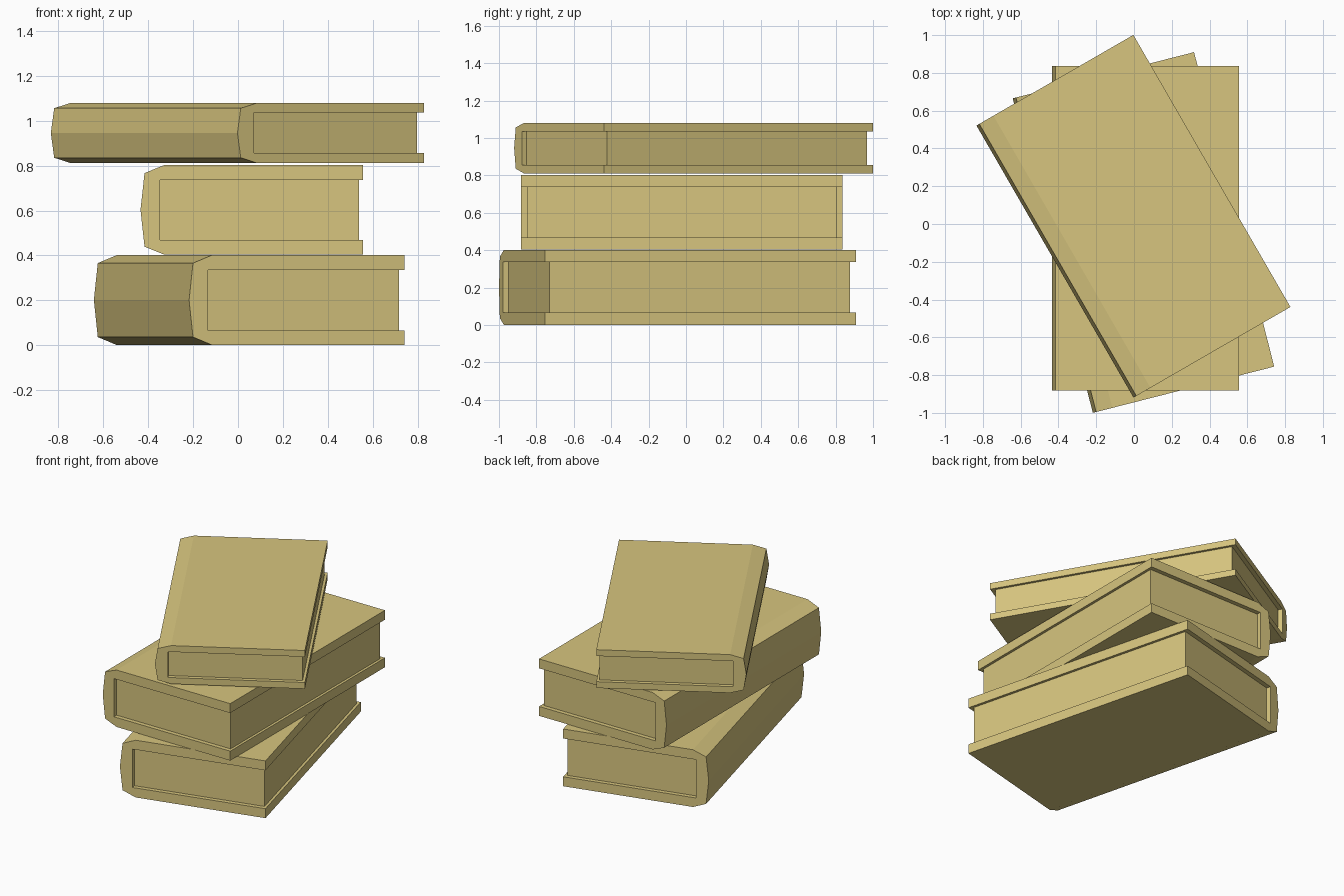
import bpy, bmesh
from math import radians
from mathutils import Matrix, Vector

if "Cube" in bpy.data.objects:
    bpy.data.objects.remove(bpy.data.objects["Cube"])

mat = bpy.data.materials.new("tan_book")
mat.diffuse_color = (0.68, 0.56, 0.21, 1)
mat.use_nodes = True
mat.node_tree.nodes["Principled BSDF"].inputs["Base Color"].default_value = mat.diffuse_color

L, T, C = 1.718, 0.40, 0.066      # book length, thickness, board thickness


def extrude_profile(name, pts, length, place):
    """Extrude an (x, z) profile along y, centred, then place it."""
    bm = bmesh.new()
    face = bm.faces.new([bm.verts.new((x, -length / 2, z)) for x, z in pts])
    ext = bmesh.ops.extrude_face_region(bm, geom=[face])
    moved = [g for g in ext["geom"] if isinstance(g, bmesh.types.BMVert)]
    bmesh.ops.translate(bm, verts=moved, vec=(0, length, 0))
    bmesh.ops.recalc_face_normals(bm, faces=bm.faces)
    mesh = bpy.data.meshes.new(name)
    bm.to_mesh(mesh)
    bm.free()
    mesh.materials.append(mat)
    obj = bpy.data.objects.new(name, mesh)
    obj.matrix_world = place
    bpy.context.collection.objects.link(obj)


def book(name, loc, angle, scale_xy, scale_z):
    place = (Matrix.Translation(Vector(loc)) @ Matrix.Rotation(radians(angle), 4, 'Z')
             @ Matrix.Diagonal((scale_xy, scale_xy, scale_z, 1)))
    # Cover: C-shaped section with a faceted spine, lower half mirrored to the upper
    lower = [(-0.4775, 0.036), (-0.3885, 0), (0.4955, 0), (0.4955, C), (-0.4085, C)]
    upper = [(x, T - z) for x, z in reversed(lower)]
    extrude_profile(name + "_cover", lower + upper + [(-0.4955, T / 2)], L, place)
    # Page block, set back from the three open edges
    pages = [(-0.4085, C), (0.4775, C), (0.4775, T - C), (-0.4085, T - C)]
    extrude_profile(name + "_pages", pages, L - 0.06, place)


book("bottom_book", (0.05, -0.045, 0), 14.3, 1, 1.005)
book("middle_book", (0.061, -0.022, 0.403), 0, 1, 1)
book("top_book", (-0.003, 0.041, 0.811), 30, 0.968, 0.673)
